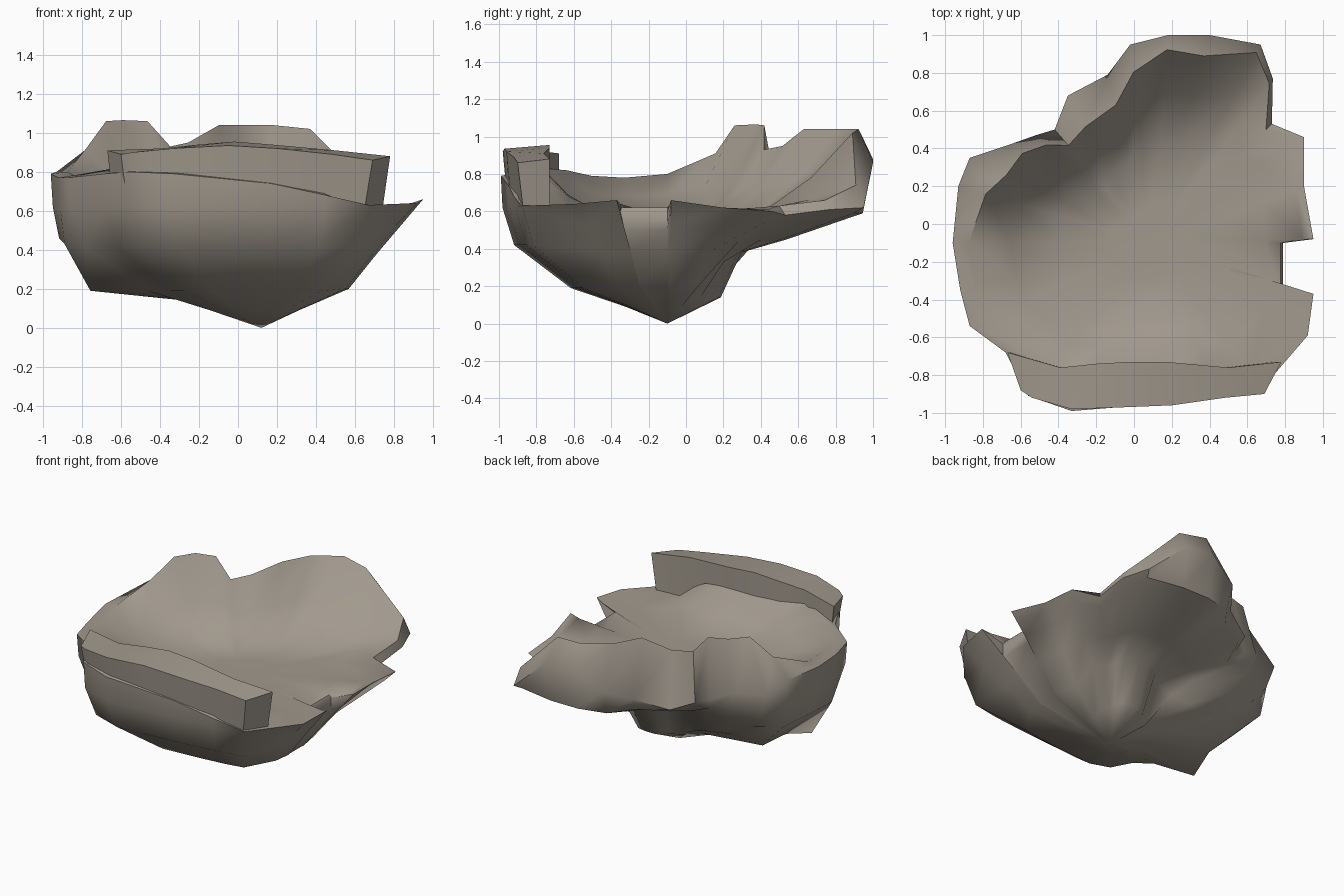
import bpy, bmesh

CX, CY = 0.1, -0.1
FLOOR = 0.61

# Underside profiles: (inward scale, height) pairs from the edge to the keel
UNDER = {
    "right": [(0.86, 0.52), (0.72, 0.38), (0.55, 0.20), (0.25, 0.09)],
    "notch": [(1.00, 0.50), (0.88, 0.38), (0.67, 0.20), (0.30, 0.09)],
    "back": [(0.95, 0.59), (0.58, 0.45), (0.36, 0.38), (0.26, 0.14)],
    "corner": [(0.93, 0.54), (0.68, 0.44), (0.48, 0.33), (0.27, 0.13)],
    "backleft": [(0.95, 0.58), (0.85, 0.45), (0.60, 0.29), (0.24, 0.14)],
    "left": [(0.99, 0.62), (0.96, 0.46), (0.76, 0.25), (0.26, 0.13)],
    "frontleft": [(0.99, 0.60), (0.97, 0.43), (0.84, 0.19), (0.26, 0.13)],
    "front": [(0.99, 0.62), (0.92, 0.42), (0.58, 0.19), (0.25, 0.09)],
}

# Broken outline: x, y, edge height, rim height, rim inward scale, profile
OUTLINE = [
    (0.95, -0.37, 0.66, 0.64, 0.93, "right"),
    (0.79, -0.35, 0.60, 0.62, 0.98, "notch"),
    (0.79, -0.10, 0.60, 0.62, 0.98, "notch"),
    (0.95, -0.08, 0.66, 0.64, 0.93, "right"),
    (0.90, 0.20, 0.62, 0.62, 0.95, "right"),
    (0.90, 0.46, 0.60, 0.61, 0.95, "corner"),
    (0.73, 0.53, 0.58, 0.63, 0.95, "corner"),
    (0.735, 0.77, 0.61, 0.66, 0.97, "back"),
    (0.67, 0.95, 0.62, 0.74, 0.96, "back"),
    (0.40, 1.00, 0.86, 1.02, 0.90, "back"),
    (0.18, 1.00, 0.88, 1.04, 0.93, "back"),
    (-0.02, 0.95, 0.76, 1.04, 0.86, "back"),
    (-0.14, 0.79, 0.68, 1.04, 0.82, "back"),
    (-0.35, 0.68, 0.62, 0.95, 0.79, "back"),
    (-0.42, 0.50, 0.62, 0.93, 0.86, "corner"),
    (-0.52, 0.47, 0.66, 1.06, 0.91, "backleft"),
    (-0.66, 0.42, 0.72, 1.065, 0.91, "backleft"),
    (-0.87, 0.35, 0.74, 1.06, 0.80, "backleft"),
    (-0.93, 0.20, 0.80, 0.91, 0.86, "left"),
    (-0.96, -0.10, 0.79, 0.80, 0.92, "left"),
    (-0.92, -0.35, 0.77, 0.78, 0.92, "frontleft"),
    (-0.87, -0.54, 0.77, 0.79, 0.92, "front"),
    (-0.68, -0.68, 0.79, 0.82, 0.93, "front"),
    (-0.56, -0.91, 0.80, 0.83, 0.82, "front"),
    (-0.33, -0.99, 0.79, 0.83, 0.75, "front"),
    (0.17, -0.95, 0.74, 0.80, 0.75, "front"),
    (0.45, -0.92, 0.68, 0.77, 0.78, "front"),
    (0.67, -0.88, 0.63, 0.63, 0.90, "front"),
    (0.92, -0.59, 0.64, 0.63, 0.94, "right"),
]

stone = bpy.data.materials.new("stone")
stone.diffuse_color = (0.36, 0.32, 0.27, 1)


def finish(name, bm, angle):
    bmesh.ops.recalc_face_normals(bm, faces=bm.faces)
    mesh = bpy.data.meshes.new(name)
    bm.to_mesh(mesh)
    bm.free()
    mesh.materials.append(stone)
    obj = bpy.data.objects.new(name, mesh)
    bpy.context.collection.objects.link(obj)
    bpy.ops.object.select_all(action='DESELECT')
    bpy.context.view_layer.objects.active = obj
    obj.select_set(True)
    bpy.ops.object.shade_smooth_by_angle(angle=angle)


def bridge(bm, a, b, closed=True):
    n = len(a)
    for i in range(n if closed else n - 1):
        j = (i + 1) % n
        bm.faces.new((a[i], a[j], b[j], b[i]))


# Rocky basin: underside, broken edge, raised rim and sunken floor
bm = bmesh.new()
columns = []
for x, y, ze, zt, st, key in OUTLINE:
    k = 1.22 if key == "notch" else 1.0     # notch columns are shorter
    inner = [((st * 0.5 + 0.25) * (1.16 if k > 1 else 1), FLOOR + (zt - FLOOR) * 0.42),
             (0.48 * k, FLOOR), (0.2 * k, FLOOR - 0.01)]
    prof = UNDER[key][::-1] + [(1.0, ze), (st, zt)] + inner
    columns.append([bm.verts.new((CX + (x - CX) * s, CY + (y - CY) * s, z))
                    for s, z in prof])
rings = list(zip(*columns))
for a, b in zip(rings, rings[1:]):
    bridge(bm, a, b)
keel = bm.verts.new((0.12, -0.1, 0.0))
centre = bm.verts.new((CX, CY, FLOOR - 0.01))
n = len(columns)
for ring, tip in ((rings[0], keel), (rings[-1], centre)):
    for i in range(n):
        bm.faces.new((ring[i], ring[(i + 1) % n], tip))
finish("rock_basin", bm, 0.9)

# Front parapet: outer x, y, inner x, y, top height
STATIONS = [
    (-0.60, -0.88, -0.67, -0.68, 0.91),
    (-0.54, -0.92, -0.39, -0.76, 0.92),
    (-0.33, -0.98, -0.20, -0.74, 0.94),
    (-0.05, -0.97, -0.02, -0.73, 0.955),
    (0.20, -0.96, 0.17, -0.73, 0.94),
    (0.48, -0.92, 0.50, -0.76, 0.91),
    (0.69, -0.90, 0.78, -0.73, 0.88),
]
bm = bmesh.new()
secs = []
for xo, yo, xi, yi, z in STATIONS:
    pts = [(xo * 0.94, yo + 0.03, 0.61), (xo, yo, z - 0.02),
           (xi, yi, z), (xi * 0.95, yi, 0.61)]
    secs.append([bm.verts.new(p) for p in pts])
for a, b in zip(secs, secs[1:]):
    bridge(bm, a, b)
bm.faces.new(secs[0])
bm.faces.new(secs[-1])
finish("front_parapet", bm, 0.5)
